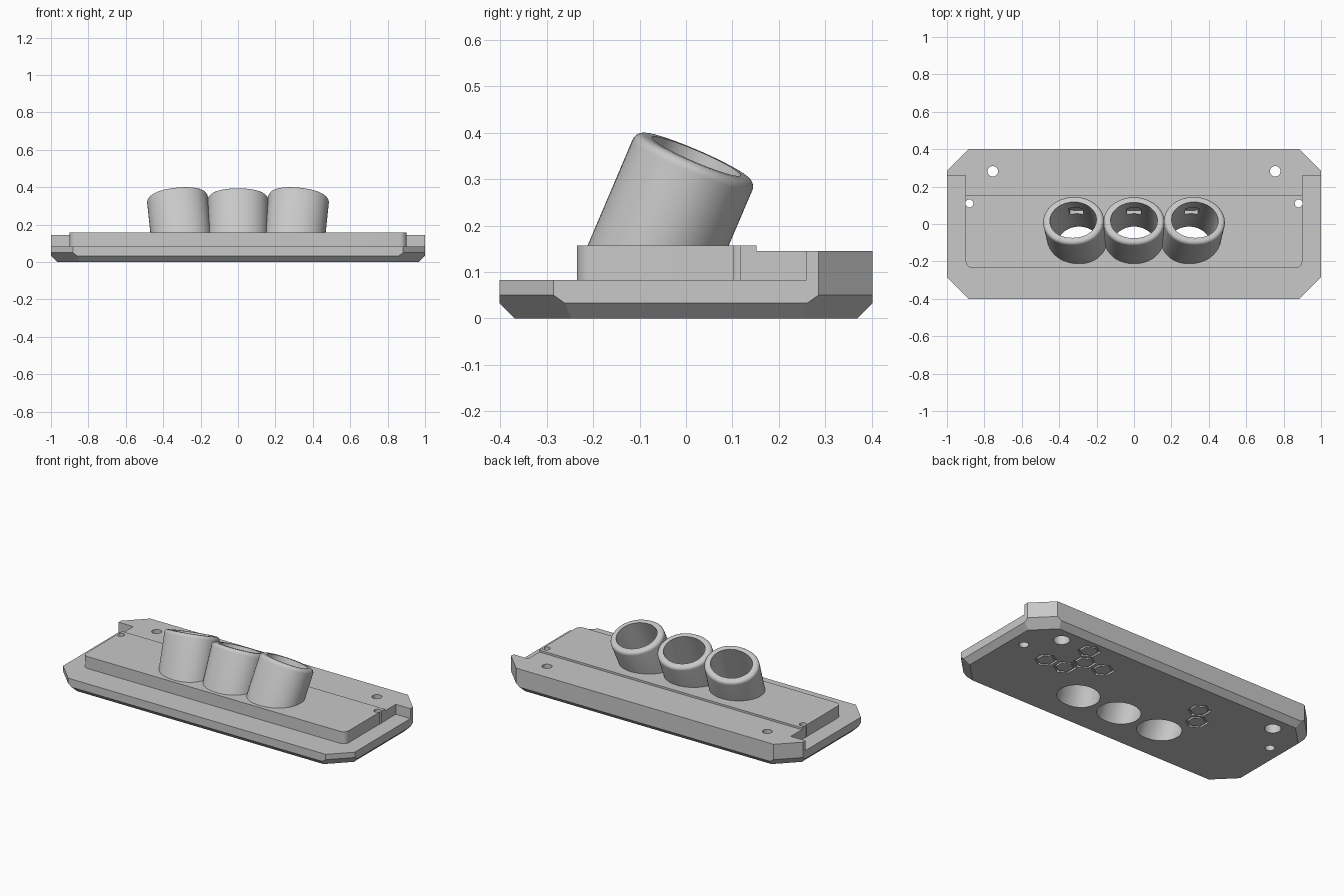
import bpy, bmesh
from math import sin, cos, pi, radians, copysign
from mathutils import Vector, Matrix

if "Cube" in bpy.data.objects:
    bpy.data.objects.remove(bpy.data.objects["Cube"])

grey = bpy.data.materials.new("light_grey")
grey.use_nodes = True
grey.diffuse_color = (0.58, 0.58, 0.58, 1)
grey.node_tree.nodes["Principled BSDF"].inputs["Base Color"].default_value = grey.diffuse_color


def make(name, bm):
    bmesh.ops.recalc_face_normals(bm, faces=bm.faces)
    mesh = bpy.data.meshes.new(name)
    bm.to_mesh(mesh)
    bm.free()
    ob = bpy.data.objects.new(name, mesh)
    mesh.materials.append(grey)
    bpy.context.collection.objects.link(ob)
    return ob


def loft(name, rings, closed=False, planes=()):
    """Skin rings of points; closed joins the last ring to the first."""
    bm = bmesh.new()
    rows = [[bm.verts.new(p) for p in ring] for ring in rings]
    n = len(rows[0])
    pairs = list(zip(rows, rows[1:]))
    if closed:
        pairs.append((rows[-1], rows[0]))
    else:
        bm.faces.new(rows[0])
        bm.faces.new(rows[-1])
    for a, b in pairs:
        for i in range(n):
            j = (i + 1) % n
            bm.faces.new((a[i], a[j], b[j], b[i]))
    # Slice away everything outside each plane and fill the cut
    for co, no in planes:
        cut = bmesh.ops.bisect_plane(bm, geom=bm.verts[:] + bm.edges[:] + bm.faces[:],
                                     plane_co=co, plane_no=no, clear_outer=True)
        edges = [e for e in cut["geom_cut"] if isinstance(e, bmesh.types.BMEdge)]
        bmesh.ops.contextual_create(bm, geom=edges)
    return make(name, bm)


def prism(name, outline, z0, z1, planes=()):
    return loft(name, [[(x, y, z) for x, y in outline] for z in (z0, z1)], planes=planes)


def ngon(x, y, r, n, turn=0.0):
    return [(x + r * cos(turn + 2 * pi * i / n), y + r * sin(turn + 2 * pi * i / n)) for i in range(n)]


def mirrored(half):
    return half + [(-x, y) for x, y in reversed(half)]


def cut(ob, cutters):
    bpy.context.view_layer.objects.active = ob
    for c in cutters:
        mod = ob.modifiers.new("cut", "BOOLEAN")
        mod.operation, mod.solver, mod.object = "DIFFERENCE", "EXACT", c
        bpy.ops.object.modifier_apply(modifier=mod.name)


def smooth(ob, angle=30):
    bpy.ops.object.select_all(action="DESELECT")
    ob.select_set(True)
    bpy.context.view_layer.objects.active = ob
    bpy.ops.object.shade_smooth_by_angle(angle=radians(angle))


# Base plate: octagon with bevelled lower edges, deeper at the corners
D, C = 0.402, 0.117
planes = []
for s in (-1, 1):
    planes.append((Vector((s, 0, 0.033)), Vector((s, 0, -1))))
    planes.append((Vector((0, s * D, 0.033)), Vector((0, s, -1))))
    for t in (-1, 1):
        planes.append((Vector((s, t * (D - C), 0.05)), Vector((s * 0.707, t * 0.707, -1))))
base = prism("base_plate", mirrored([(1 - C, -D), (1, C - D), (1, D - C), (1 - C, D)]), 0, 0.083, planes)

# Deck with rounded front corners, widening at the rear
R, W, F = 0.035, 0.9, -0.235
corner = [(W - R + R * sin(a), F + R - R * cos(a)) for a in [i * pi / 12 for i in range(7)]]
deck = prism("rear_deck", mirrored(corner + [(W, 0.26), (1, 0.26), (1, D - C), (1 - C, D)]), 0.083, 0.145)
step = prism("raised_step", mirrored(corner + [(W, 0.152)]), 0.145, 0.157)


# Tilted sockets: oval section with a flatter front
def oval(w, d, t, n=64):
    pts = []
    for i in range(n):
        a = 2 * pi * i / n
        k = 0.93 if sin(a) < 0 else 1.02
        pts.append(Vector((w * copysign(abs(cos(a)) ** k, cos(a)),
                           d * copysign(abs(sin(a)) ** k, sin(a)), t)))
    return pts


body_cutters, sockets = [], []
for side, label in ((-1, "right"), (0, "middle"), (1, "left")):
    frame = (Matrix.Translation((side * 0.305, -0.06, 0.157))
             @ Matrix.Rotation(radians(6 * side), 4, "Y") @ Matrix.Rotation(radians(-23), 4, "X"))
    top = 0.21 if side else 0.205
    ow, od, iw, idp, f = 0.163, 0.14, 0.125, 0.104, 0.02
    rings = [oval(ow, od, -0.08)]
    for i in range(7):
        a = i * pi / 12
        inset = f * (1 - cos(a))
        rings.append(oval(ow - inset, od - inset, top - f + f * sin(a)))
    rings += [oval(iw, idp, top), oval(iw, idp, -0.08)]
    socket = loft(label + "_socket", [[frame @ p for p in r] for r in rings], closed=True)
    # Small latch pocket in the rear inside wall
    pocket = loft("pocket_cutter", [[frame @ Vector((x, y, t)) for x, y in
                                     mirrored([(0.037, 0.07), (0.037, 0.122)])] for t in (0.05, 0.13)])
    cut(socket, [pocket])
    bpy.data.objects.remove(pocket)
    sockets.append(socket)
    body_cutters.append(loft("bore_cutter", [[frame @ p for p in oval(iw, idp, t)] for t in (-0.35, 0.1)]))

# Screw holes with wider recesses underneath
for s in (-1, 1):
    body_cutters.append(prism("screw_cutter", ngon(s * 0.755, 0.282, 0.028, 32), -0.1, 0.3))
    body_cutters.append(prism("recess_cutter", ngon(s * 0.755, 0.282, 0.046, 32), -0.1, 0.06))
    body_cutters.append(prism("pin_cutter", ngon(s * 0.88, 0.11, 0.021, 32), -0.1, 0.3))
    body_cutters.append(prism("pin_recess_cutter", ngon(s * 0.88, 0.11, 0.027, 32), -0.1, 0.04))

# Hexagonal grooves on the underside
grooves = []
for x, y in ((0.56, 0.285), (0.68, 0.06), (0.55, 0.065), (0.5, 0.175), (0.37, 0.175), (-0.32, 0.175), (-0.39, 0.07)):
    rings = [[(px, py, z) for px, py in ngon(x, y, r, 6, pi / 6)]
             for r, z in ((0.064, -0.02), (0.064, 0.012), (0.05, 0.012), (0.05, -0.02))]
    grooves.append(loft("groove_cutter", rings, closed=True))

cut(base, body_cutters + grooves)
cut(deck, body_cutters)
cut(step, body_cutters)
for c in body_cutters + grooves:
    bpy.data.objects.remove(c)
for ob in (base, deck, step):
    smooth(ob, 20)
for ob in sockets:
    smooth(ob, 40)
